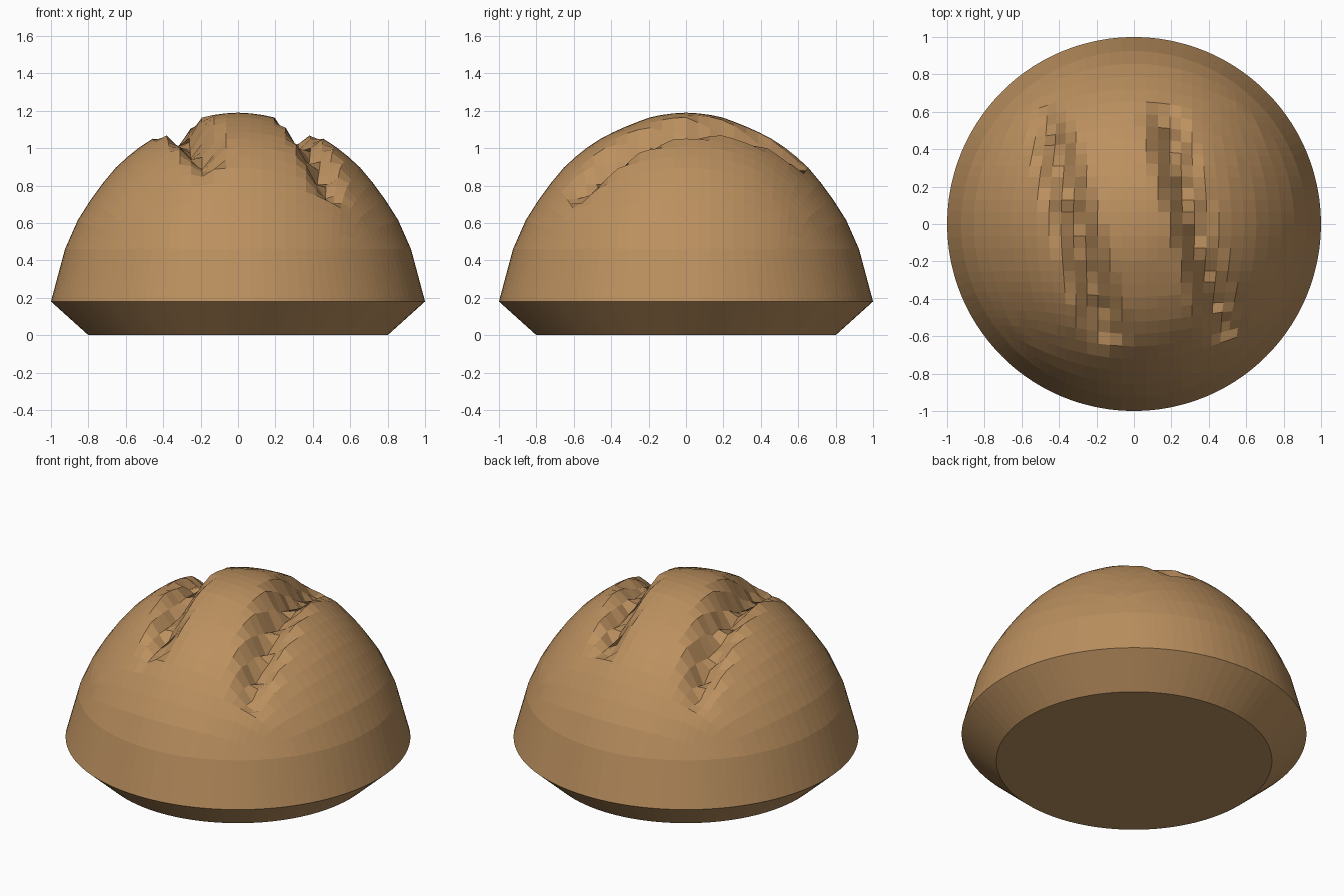
import bpy, bmesh, math, random
from mathutils import Vector

if "Cube" in bpy.data.objects:
    bpy.data.objects.remove(bpy.data.objects["Cube"])

random.seed(4)
N = 28            # grid cells across the crust
EDGE = 0.925      # radius where the domed grid meets the lower wall

# Dome height over radius
PROFILE = [(0, 1.19), (0.1, 1.184), (0.2, 1.163), (0.3, 1.125), (0.43, 1.067),
           (0.55, 0.99), (0.65, 0.90), (0.75, 0.78), (0.85, 0.63), (EDGE, 0.46)]

# Baker's slashes: (start, end) seen from above
SLASHES = [(Vector((-0.47, 0.58)), Vector((-0.15, -0.60))),
           (Vector((0.15, 0.58)), Vector((0.48, -0.58)))]


def dome_height(r):
    for (r0, z0), (r1, z1) in zip(PROFILE, PROFILE[1:]):
        if r <= r1:
            return z0 + (z1 - z0) * (r - r0) / (r1 - r0)
    return PROFILE[-1][1]


def slash_depth(p):
    depth = 0
    for a, b in SLASHES:
        axis = b - a
        t = (p - a).dot(axis) / axis.length_squared
        if -0.03 < t < 1.03:
            side = abs(axis.cross(p - a) if isinstance(axis.cross(p - a), float) else 0) / axis.length
            fade = min(1, 0.35 + 4 * min(t + 0.03, 1.03 - t))
            depth = max(depth, fade * max(0, 1 - side / 0.115) * random.uniform(0.13, 0.18))
    return depth


def disc_point(u, v):
    m, length = max(abs(u), abs(v)), math.hypot(u, v)
    if length == 0:
        return Vector((0, 0))
    w = m * m
    return Vector((u, v)) * ((1 - w) * 0.98 + w * m / length) * EDGE


bm = bmesh.new()

# Domed crust: a square grid rounded into a disc, with the slashes pressed in
grid = []
for j in range(N + 1):
    row = []
    for i in range(N + 1):
        p = disc_point(2 * i / N - 1, 2 * j / N - 1)
        row.append(bm.verts.new((p.x, p.y, dome_height(p.length) - slash_depth(p))))
    grid.append(row)
for j in range(N):
    for i in range(N):
        bm.faces.new((grid[j][i], grid[j][i + 1], grid[j + 1][i + 1], grid[j + 1][i]))

# Lower wall, chamfer and flat base continue the grid border
ring = (grid[0][:-1] + [r[-1] for r in grid[:-1]]
        + grid[-1][:0:-1] + [r[0] for r in grid[:0:-1]])
for radius, z in ((1.0, 0.18), (0.8, 0.0)):
    lower = []
    for v in ring:
        d = v.co.xy.normalized() * radius
        lower.append(bm.verts.new((d.x, d.y, z)))
    for k in range(len(ring)):
        n = (k + 1) % len(ring)
        bm.faces.new((ring[k], lower[k], lower[n], ring[n]))
    ring = lower
bm.faces.new(ring)
bmesh.ops.recalc_face_normals(bm, faces=bm.faces)

mesh = bpy.data.meshes.new("bread_bun")
bm.to_mesh(mesh)
bm.free()
bun = bpy.data.objects.new("bread_bun", mesh)
bpy.context.collection.objects.link(bun)

crust = bpy.data.materials.new("crust")
crust.diffuse_color = (0.50, 0.28, 0.115, 1)
crust.use_nodes = True
crust.node_tree.nodes["Principled BSDF"].inputs["Base Color"].default_value = crust.diffuse_color
mesh.materials.append(crust)
